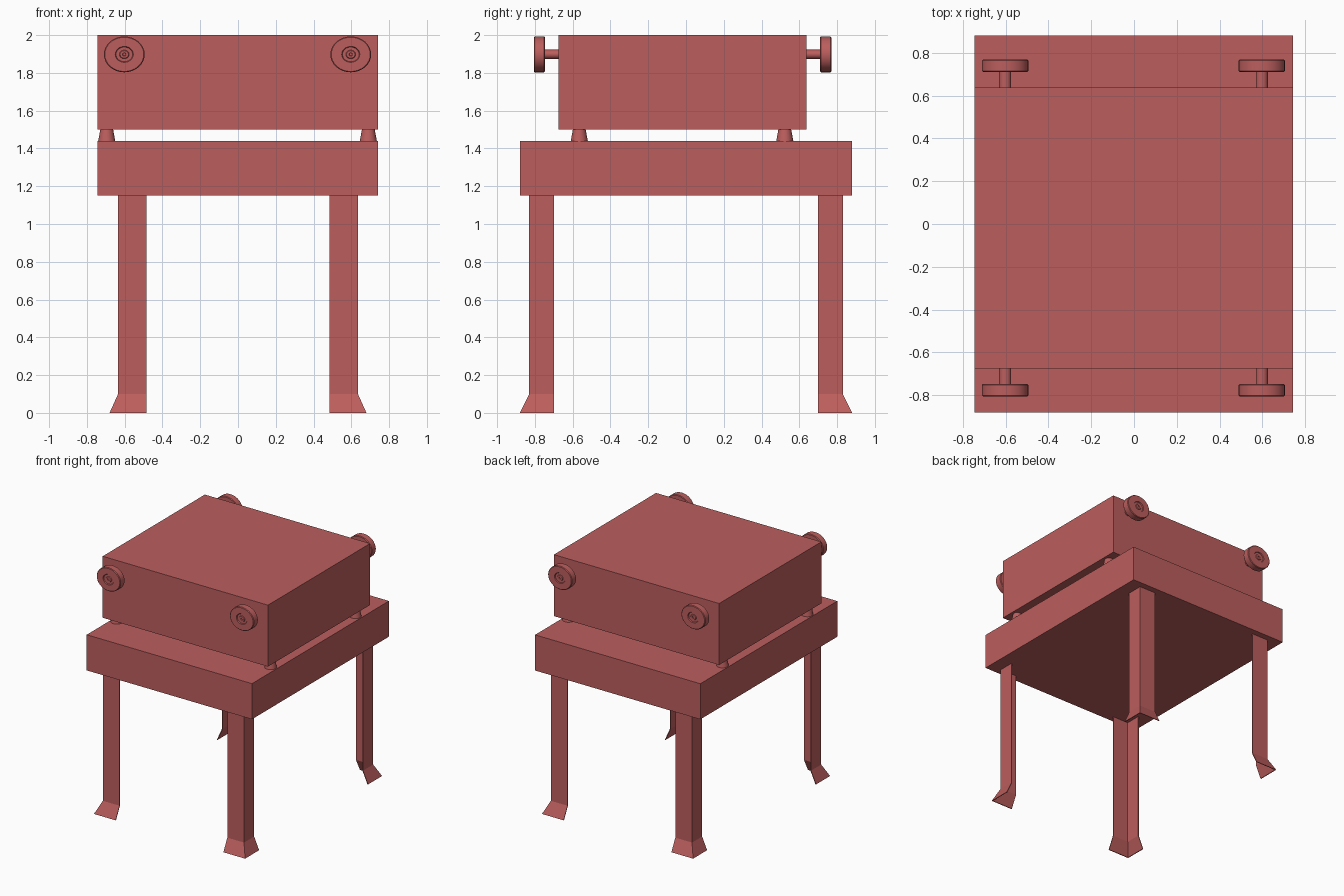
import bpy, bmesh, math
from mathutils import Vector

if "Cube" in bpy.data.objects:
    bpy.data.objects.remove(bpy.data.objects["Cube"])

red = bpy.data.materials.new("dusty red")
red.diffuse_color = (0.50, 0.112, 0.110, 1)
red.use_nodes = True
red.node_tree.nodes["Principled BSDF"].inputs["Base Color"].default_value = red.diffuse_color


def finish(name, bm, smooth=False):
    bmesh.ops.recalc_face_normals(bm, faces=bm.faces)
    me = bpy.data.meshes.new(name)
    bm.to_mesh(me)
    bm.free()
    me.materials.append(red)
    ob = bpy.data.objects.new(name, me)
    bpy.context.collection.objects.link(ob)
    if smooth:
        bpy.ops.object.select_all(action='DESELECT')
        bpy.context.view_layer.objects.active = ob
        ob.select_set(True)
        bpy.ops.object.shade_smooth_by_angle(angle=math.radians(35))
    return ob


def box(name, lo, hi):
    bm = bmesh.new()
    bmesh.ops.create_cube(bm, size=1)
    for v in bm.verts:
        v.co = Vector([l + (c + 0.5) * (h - l) for c, l, h in zip(v.co, lo, hi)])
    return finish(name, bm)


def lathe(name, profile, place, n):
    """Revolve (radius, height) pairs; place maps (a, b, height) to a point."""
    bm = bmesh.new()
    rings = []
    for r, h in profile:
        rings.append([bm.verts.new(place(r * math.cos(2 * math.pi * i / n),
                                         r * math.sin(2 * math.pi * i / n), h))
                      for i in range(n)])
    for a, b in zip(rings, rings[1:]):
        for i in range(n):
            j = (i + 1) % n
            bm.faces.new((a[i], a[j], b[j], b[i]))
    bm.faces.new(rings[0])
    bm.faces.new(rings[-1])
    return finish(name, bm, True)


def leg(name, sx, sy):
    """Thin angle-section leg whose outer sides flare at the foot."""
    t = 0.006
    bm = bmesh.new()
    rings = []
    for z, x, y in ((0, 0.68, 0.88), (0.1, 0.635, 0.83), (1.15, 0.635, 0.83)):
        pts = ((0.485, y), (x, y), (x, 0.70), (x - t, 0.70),
               (x - t, y - t), (0.485, y - t))
        rings.append([bm.verts.new((sx * px, sy * py, z)) for px, py in pts])
    for a, b in zip(rings, rings[1:]):
        for i in range(6):
            j = (i + 1) % 6
            bm.faces.new((a[i], a[j], b[j], b[i]))
    bm.faces.new(rings[0])
    bm.faces.new(rings[-1])
    finish(name, bm)


# main bodies
box("upper_box", (-0.745, -0.675, 1.5), (0.742, 0.638, 2.0))
box("table_slab", (-0.745, -0.88, 1.15), (0.742, 0.88, 1.44))

# four legs
for sx in (-1, 1):
    for sy in (-1, 1):
        leg("leg", sx, sy)

# short tapered feet under the upper box
for x in (-0.695, 0.69):
    for y in (-0.565, 0.523):
        lathe("box_foot", [(0.045, 1.44), (0.034, 1.5)],
              lambda a, b, h, x=x, y=y: (x + a, y + b, h), 24)

# knobs on stems, slightly flattened, with a stepped dimple in the face
knob = [(0.028, -0.01), (0.028, 0.072), (0.103, 0.072), (0.108, 0.077),
        (0.108, 0.126), (0.103, 0.131), (0.048, 0.131), (0.044, 0.124),
        (0.026, 0.124), (0.022, 0.129), (0.010, 0.129), (0.008, 0.122)]
for x in (-0.602, 0.597):
    for y, s in ((-0.675, -1), (0.638, 1)):
        lathe("knob", knob,
              lambda a, b, h, x=x, y=y, s=s: (x + a, y + s * h, 1.898 + b * 0.88), 32)
